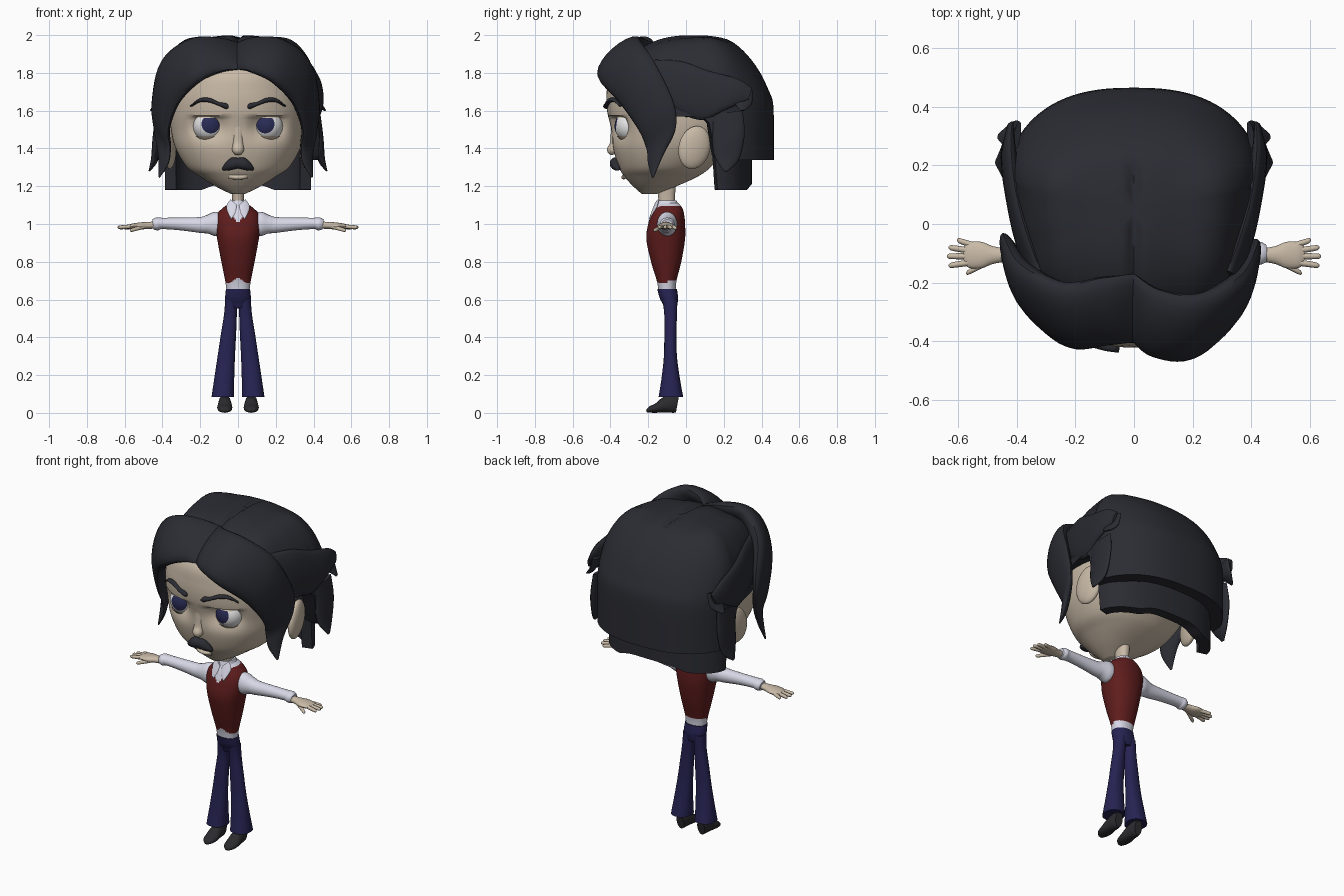
import bpy, bmesh, math
from mathutils import Vector, Matrix

if "Cube" in bpy.data.objects:
    bpy.data.objects.remove(bpy.data.objects["Cube"])


def material(name, r, g, b):
    m = bpy.data.materials.new(name)
    m.diffuse_color = (r, g, b, 1)
    m.use_nodes = True
    m.node_tree.nodes["Principled BSDF"].inputs["Base Color"].default_value = m.diffuse_color
    return m


HAIR = material("charcoal hair", 0.024, 0.025, 0.033)
SKIN = material("pale skin", 0.58, 0.49, 0.385)
RED = material("dark red wool", 0.115, 0.012, 0.012)
WHITE = material("pale shirt", 0.72, 0.72, 0.84)
NAVY = material("navy cloth", 0.019, 0.017, 0.085)
SHOE = material("dark leather", 0.024, 0.024, 0.028)
EYE = material("eye white", 0.78, 0.78, 0.78)
IRIS = material("iris blue", 0.022, 0.024, 0.09)


def finish(name, bm, mats, angle=45):
    bmesh.ops.recalc_face_normals(bm, faces=bm.faces)
    me = bpy.data.meshes.new(name)
    bm.to_mesh(me)
    bm.free()
    for m in mats:
        me.materials.append(m)
    for p in me.polygons:
        p.use_smooth = True
    me.set_sharp_from_angle(angle=math.radians(angle))
    ob = bpy.data.objects.new(name, me)
    bpy.context.collection.objects.link(ob)
    return ob


def skin(name, loops, mats, mirror=False, rule=None, angle=45):
    """Skin closed loops of points, cap both ends, optionally mirror in x."""
    bm = bmesh.new()
    for sx in ((1, -1) if mirror else (1,)):
        vs = [[bm.verts.new((p[0] * sx, p[1], p[2])) for p in lp] for lp in loops]
        n = len(vs[0])
        for a, b in zip(vs, vs[1:]):
            for i in range(n):
                bm.faces.new((a[i], a[(i + 1) % n], b[(i + 1) % n], b[i]))
        bm.faces.new(vs[0])
        bm.faces.new(vs[-1])
    if rule:
        for f in bm.faces:
            f.material_index = rule(f.calc_center_median())
    return finish(name, bm, mats, angle)


def smooth_rows(rows, k):
    """Catmull-Rom interpolation of rows of numbers."""
    out = []
    for i in range(len(rows) - 1):
        p0, p1, p2, p3 = rows[max(i - 1, 0)], rows[i], rows[i + 1], rows[min(i + 2, len(rows) - 1)]
        for j in range(k):
            t = j / k
            out.append([b + 0.5 * t * (c - a + t * (2 * a - 5 * b + 4 * c - d + t * (3 * (b - c) + d - a)))
                        for a, b, c, d in zip(p0, p1, p2, p3)])
    return out + [list(rows[-1])]


def spow(v, e):
    return math.copysign(abs(v) ** e, v)


def loft_loops(rows, k=6, n=48, e=2.2):
    """rows: z, half width, y front, y back, centre x."""
    loops = []
    for z, w, yf, yb, cx in smooth_rows(rows, k):
        lp = []
        for i in range(n):
            a = 2 * math.pi * i / n
            lp.append(Vector((cx + w * spow(math.cos(a), 2 / e),
                              (yf + yb) / 2 + (yb - yf) / 2 * spow(math.sin(a), 2 / e), z)))
        loops.append(lp)
    return loops


def strip(name, rows, mat, mirror=True, k=6, n=20):
    """rows: edge point A, edge point B, half thickness; lens-shaped section."""
    r = smooth_rows([(*a, *b, h) for a, b, h in rows], k)
    mid = [(Vector(q[:3]) + Vector(q[3:6])) / 2 for q in r]
    loops = []
    for i, q in enumerate(r):
        w = (Vector(q[3:6]) - Vector(q[:3])) / 2
        t = mid[min(i + 1, len(r) - 1)] - mid[max(i - 1, 0)]
        nrm = w.cross(t).normalized() * max(q[6], 0.0005)
        loops.append([mid[i] + w * math.cos(2 * math.pi * j / n) + nrm * math.sin(2 * math.pi * j / n)
                      for j in range(n)])
    return skin(name, loops, [mat], mirror)


def step(a, b, v):
    t = min(max((v - a) / (b - a), 0), 1)
    return t * t * (3 - 2 * t)


# head: lofted, with eye sockets pushed in under a sharp brow
HEAD = [(1.16, .04, -.235, -.15, 0), (1.20, .12, -.28, -.05, 0), (1.25, .20, -.325, .06, 0),
        (1.30, .27, -.355, .13, 0), (1.40, .33, -.385, .22, 0), (1.50, .355, -.395, .28, 0),
        (1.60, .36, -.418, .30, 0), (1.70, .345, -.42, .29, 0), (1.80, .29, -.40, .25, 0),
        (1.88, .20, -.31, .18, 0), (1.93, .08, -.18, .08, 0)]
loops = loft_loops(HEAD, 8, 96)
for p in (p for lp in loops for p in lp):
    if p.y < -.1 and p.z < 1.575:
        p.y += .045 * math.exp(-((abs(p.x) - .155) / .09) ** 4 - ((p.z - 1.53) / .07) ** 2)
skin("head", loops, [SKIN])


def face_y(x, z):
    r = min(smooth_rows(HEAD, 12), key=lambda q: abs(q[0] - z))
    yc = (r[2] + r[3]) / 2
    return yc - (yc - r[2]) * max(0, 1 - (abs(x) / r[1]) ** 2.2) ** (1 / 2.2)


# eyes, eyelids and ears
def ball(name, rad, mats, matrix, mark=None, drop=None):
    bm = bmesh.new()
    for sx in (1, -1):
        part = bmesh.ops.create_uvsphere(bm, u_segments=32, v_segments=30, radius=rad)
        faces = list({f for v in part["verts"] for f in v.link_faces})
        if mark:
            for f in faces:
                f.material_index = mark(f.calc_center_median())
        bmesh.ops.transform(bm, matrix=Matrix.Scale(sx, 4, (1, 0, 0)) @ matrix, verts=part["verts"])
        if drop:
            bmesh.ops.delete(bm, geom=[f for f in faces if drop(f.calc_center_median())], context='FACES')
    return finish(name, bm, mats, 60)


spot = Matrix.Translation((.155, -.295, 1.518))
aim = Matrix.Rotation(-.15, 4, 'Z') @ Matrix.Rotation(math.pi / 2 - .15, 4, 'X')
ball("eyes", .083, [EYE, IRIS], spot @ aim, mark=lambda c: int(c.z > .083 * math.cos(.6)))
ball("eyelids", .088, [SKIN], spot, drop=lambda c: -.05 < c.z - 1.518 < .042)
ball("ears", 1, [SKIN], Matrix.Translation((.365, .045, 1.405)) @ Matrix.Rotation(-.25, 4, 'X')
     @ Matrix.Rotation(.2, 4, 'Z') @ Matrix.Diagonal((.035, .085, .115, 1)))

# nose, lips, eyebrows, moustache
strip("nose", [((-w, y, z), (w, y, z), h) for z, w, y, h in (
    (1.57, .034, -.390, .010), (1.50, .026, -.382, .016), (1.43, .028, -.380, .022),
    (1.39, .031, -.386, .032), (1.368, .016, -.382, .014))], SKIN, False)
strip("lower_lip", [((x, -.322, 1.238), (x, -.332, 1.26), h) for x, h in (
    (-.05, .002), (-.03, .012), (0, .016), (.03, .012), (.05, .002))], SKIN, False)
strip("eyebrows", [((x, face_y(x, z) - .005, z - q), (x, face_y(x, z) - .005, z + q), .016) for x, z, q in (
    (.245, 1.625, .003), (.20, 1.655, .010), (.15, 1.655, .012), (.10, 1.635, .010),
    (.065, 1.625, .015), (.05, 1.62, .006))], HAIR)
strip("moustache", [((x, y, a), (x, y, b), h) for x, y, a, b, h in (
    (0, -.375, 1.295, 1.35, .026), (.03, -.375, 1.287, 1.352, .028), (.055, -.368, 1.283, 1.335, .024),
    (.073, -.36, 1.283, 1.31, .016), (.08, -.355, 1.285, 1.293, .005))], HAIR)


# hair shells: rounded cap whose hem height depends on the direction
def hair_shell(name, rx, rear, cy, ry, rz, lobe, hem, thick, n=96, m=26):
    zc = 1.55

    def ring(t, off):
        lp = []
        for i in range(n):
            a = 2 * math.pi * i / n
            s = math.sin(a)
            h = hem(s)
            end = math.pi / 2 + (zc - h) / .45 if h < zc else math.acos(min(1, ((h - zc) / rz) ** 1.25))
            u = t * end
            r = math.sin(min(u, math.pi / 2)) ** .8
            z = zc + (rz - off) * math.cos(u) ** .8 if u < math.pi / 2 else zc - (u - math.pi / 2) * .45
            w = rx + rear * step(-.3, .4, s)
            x = (w - off) * r * spow(math.cos(a), .8)
            y = cy + (ry - off) * r * spow(s, .8)
            z -= .06 * step(.2, .45, y) * step(1.6, 1.8, z)
            z += lobe * step(.12, .32, abs(x)) * step(1.6, 1.8, z) * step(.35, .1, y)
            if z > 1.7 and y < .2:
                z -= .02 * math.exp(-(x / .02) ** 2)
            lp.append(Vector((x, y, z)))
        return lp
    ts = [.02 + .98 * j / m for j in range(m + 1)]
    skin(name, [ring(t, 0) for t in ts] + [ring(t, thick) for t in reversed(ts)], [HAIR], angle=50)


hair_shell("hair_outer", .395, .055, .04, .425, .45, .05,
           lambda s: 1.82 - .25 * step(-.72, -.42, s) - .23 * step(.1, .22, s), .07)
hair_shell("hair_under_layer", .385, .01, .10, .25, .36, 0,
           lambda s: 1.62 - .44 * step(.06, .2, s) + .03 * step(.85, 1, s), .06)

# front waves sweeping from the parting down past the cheeks; the right one is bolder
WAVE = [
    ((0, -.405, 1.82), (0, -.17, 1.96), .025), ((.08, -.435, 1.81), (.10, -.21, 1.98), .05),
    ((.20, -.44, 1.755), (.24, -.23, 1.975), .06), ((.31, -.34, 1.64), (.38, -.16, 1.87), .055),
    ((.36, -.25, 1.50), (.435, -.06, 1.66), .035), ((.35, -.21, 1.40), (.43, -.05, 1.51), .025),
    ((.36, -.20, 1.32), (.41, -.12, 1.37), .018), ((.405, -.18, 1.245), (.41, -.17, 1.25), .004)]
for name, sx, dx, dy in (("front_wave_right", 1, -.015, -.015), ("front_wave_left", -1, .01, .025)):
    def place(p):
        k = min(1, abs(p[0]) / .08)
        return (sx * (p[0] + dx * k), p[1] + dy * k * step(1.4, 1.75, p[2]), p[2])
    strip(name, [(place(a), place(b), h) for a, b, h in WAVE], HAIR, False)
# side waves swept back over the ears
strip("side_waves", [
    ((.34, -.20, 1.78), (.32, -.16, 1.87), .02), ((.38, -.08, 1.62), (.37, -.02, 1.86), .03),
    ((.41, .08, 1.55), (.405, .12, 1.81), .032), ((.435, .20, 1.60), (.42, .27, 1.77), .025),
    ((.43, .33, 1.66), (.415, .35, 1.72), .008)], HAIR)
# flicked tips behind the ears
strip("side_tips", [
    ((.42, .14, 1.58), (.42, .30, 1.60), .015), ((.43, .14, 1.45), (.43, .31, 1.47), .022),
    ((.44, .15, 1.36), (.44, .28, 1.34), .02), ((.47, .20, 1.28), (.47, .22, 1.28), .004)], HAIR)
strip("rear_tips", [
    ((.41, .24, 1.70), (.39, .35, 1.72), .012), ((.43, .25, 1.65), (.41, .35, 1.64), .016),
    ((.465, .29, 1.60), (.46, .31, 1.60), .004)], HAIR)

# neck, torso with vest and shirt
skin("neck", loft_loops([(1.05, .035, -.145, -.055, 0), (1.12, .03, -.145, -.06, 0),
                         (1.24, .04, -.16, -.05, 0)], 4, 24), [SKIN])


def vest_rule(c):
    front = c.y < -.1
    hem = .69 + (max(0, .03 - abs(c.x) * .8) if front else .01)
    return int(c.z < hem or c.z > 1.095 or (front and c.z > 1.0 + 1.6 * abs(c.x)))


skin("torso", loft_loops([
    (.64, .060, -.145, -.055, 0), (.70, .068, -.155, -.05, 0), (.80, .088, -.185, -.025, 0),
    (.92, .110, -.21, -.005, 0), (1.0, .121, -.20, -.005, 0), (1.05, .113, -.185, -.01, 0),
    (1.085, .08, -.17, -.02, 0), (1.11, .045, -.15, -.04, 0)], 12, 96), [RED, WHITE], rule=vest_rule)

# collar band and flaps
skin("collar", loft_loops([(1.07, .062, -.172, -.025, 0), (1.10, .05, -.16, -.04, 0),
                           (1.125, .040, -.152, -.05, 0)], 4, 32), [WHITE])
strip("collar_flaps", [((.006, -.165, 1.10), (.04, -.145, 1.13), .006),
                       ((.015, -.182, 1.06), (.062, -.155, 1.09), .007),
                       ((.034, -.193, 1.025), (.042, -.19, 1.035), .004)], WHITE)

# sleeves, hands and fingers
strip("sleeves", [((x, -.1 - a, z), (x, -.1 + a, z), b) for x, a, b, z in (
    (.09, .052, .062, 1.0), (.125, .053, .064, 1.0), (.16, .046, .050, .998), (.20, .04, .042, .995),
    (.30, .035, .034, 1.0), (.40, .035, .030, 1.003), (.43, .039, .034, 1.0), (.45, .03, .027, .997))], WHITE)
strip("palms", [((x, -.106 - a, z), (x, -.106 + a, z), b) for x, a, b, z in (
    (.43, .022, .018, .995), (.48, .030, .019, .992), (.52, .045, .018, .99),
    (.56, .044, .014, .988), (.58, .03, .008, .986))], SKIN)
for name, x0, y0, x1, y1, z1 in (("little_fingers", .54, -.075, .603, -.055, .978),
                                 ("ring_fingers", .55, -.092, .632, -.080, .98),
                                 ("middle_fingers", .55, -.110, .638, -.110, .982),
                                 ("index_fingers", .55, -.130, .632, -.142, .982),
                                 ("thumbs", .49, -.125, .572, -.168, .965)):
    pts = [(x0 + (x1 - x0) * t, y0 + (y1 - y0) * t, .988 + (z1 - .988) * t, r)
           for t, r in ((0, .011), (.5, .0105), (.9, .009), (1, .003))]
    strip(name, [((x, y - r, z), (x, y + r, z), r) for x, y, z, r in pts], SKIN, k=4, n=12)

# trousers and shoes
skin("trouser_hips", loft_loops([(.555, .045, -.115, -.05, 0), (.58, .063, -.125, -.045, 0),
                                 (.61, .068, -.14, -.042, 0), (.655, .064, -.152, -.048, 0)], 5, 40), [NAVY])
skin("trouser_legs", loft_loops([
    (.085, .060, -.145, -.015, .080), (.18, .053, -.13, -.032, .073), (.30, .046, -.117, -.048, .062),
    (.42, .040, -.115, -.05, .050), (.52, .034, -.115, -.048, .040), (.60, .034, -.125, -.045, .034)],
    6, 32), [NAVY], mirror=True)
strip("shoes", [((.07 - w, y, h), (.07 + w, y, h), h) for y, w, h in (
    (-.208, .012, .006), (-.19, .032, .017), (-.15, .040, .027), (-.11, .036, .042),
    (-.07, .032, .050), (-.045, .025, .047))], SHOE)
